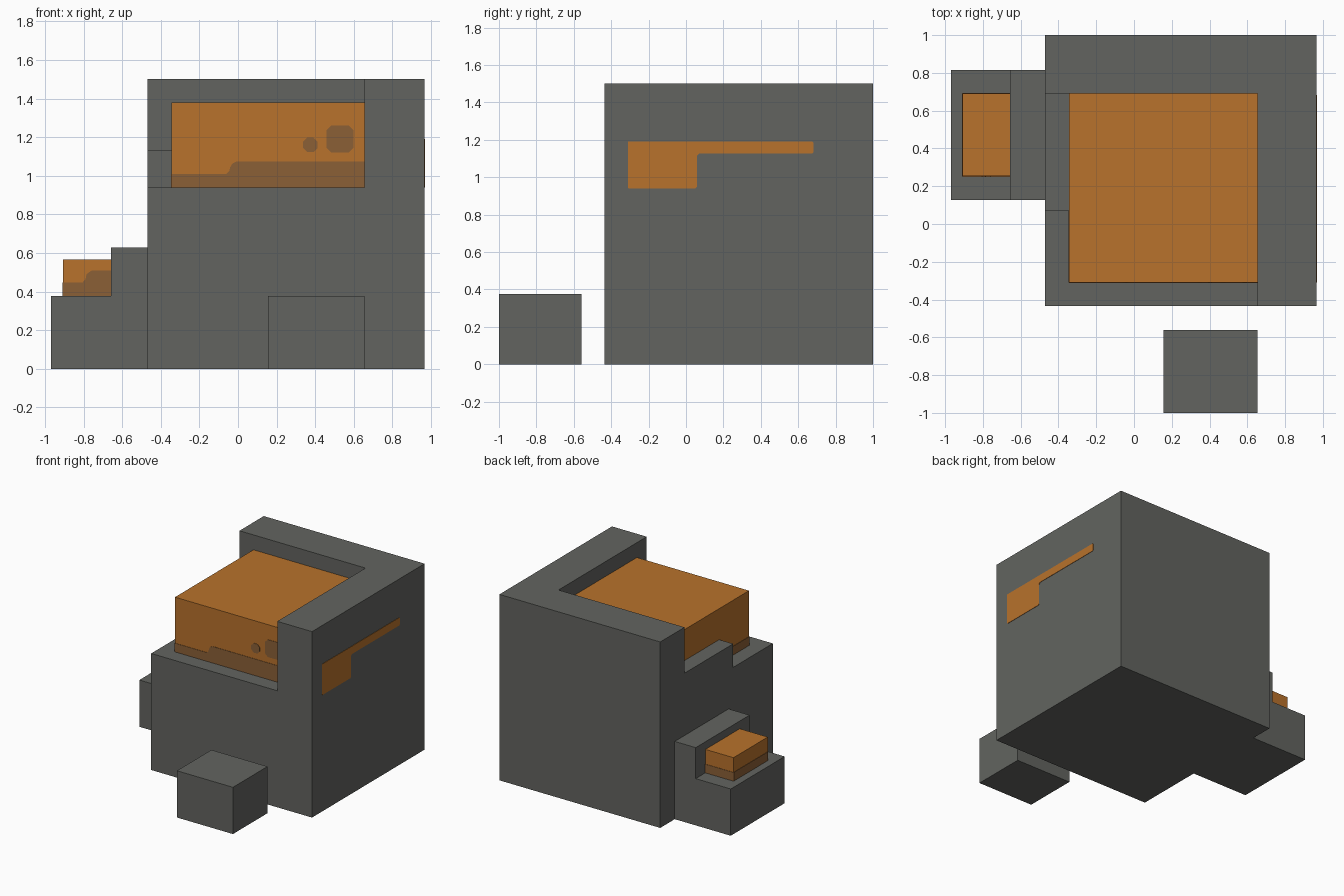
import bpy, bmesh
from mathutils import Vector

cube = bpy.data.objects.get("Cube")
if cube:
    bpy.data.objects.remove(cube, do_unlink=True)


def material(name, rgb):
    m = bpy.data.materials.new(name)
    m.use_nodes = True
    m.diffuse_color = (*rgb, 1)
    b = next(n for n in m.node_tree.nodes if n.type == 'BSDF_PRINCIPLED')
    b.inputs["Base Color"].default_value = (*rgb, 1)
    b.inputs["Roughness"].default_value = 0.8
    return m


GREY = material("concrete grey", (0.123, 0.127, 0.117))
ORANGE = material("orange", (0.479, 0.168, 0.025))
BROWN = material("brown", (0.258, 0.115, 0.037))

# Maps (profile u, profile v, depth) to xyz for each extrusion axis
PLACE = {
    'x': lambda u, v, d: Vector((d, u, v)),
    'y': lambda u, v, d: Vector((u, d, v)),
    'z': lambda u, v, d: Vector((u, v, d)),
}


def prism(name, pts, axis, lo, hi, mat):
    """Extrude a 2D outline along an axis from lo to hi."""
    bm = bmesh.new()
    put = PLACE[axis]
    a = [bm.verts.new(put(u, v, lo)) for u, v in pts]
    b = [bm.verts.new(put(u, v, hi)) for u, v in pts]
    bm.faces.new(a)
    bm.faces.new(b)
    for i in range(len(pts)):
        j = (i + 1) % len(pts)
        bm.faces.new((a[i], a[j], b[j], b[i]))
    bmesh.ops.recalc_face_normals(bm, faces=bm.faces)
    mesh = bpy.data.meshes.new(name)
    bm.to_mesh(mesh)
    bm.free()
    mesh.materials.append(mat)
    ob = bpy.data.objects.new(name, mesh)
    bpy.context.collection.objects.link(ob)
    return ob


def rect(u0, u1, v0, v1):
    return [(u0, v0), (u1, v0), (u1, v1), (u0, v1)]


def box(name, x, y, z, mat):
    return prism(name, rect(*x, *y), 'z', *z, mat)


def chamfered(cu, cv, r, c):
    """Square of half-size r with corners cut by c."""
    k = r - c
    return [(cu + u, cv + v) for u, v in
            ((-k, -r), (k, -r), (r, -k), (r, k), (k, r), (-k, r), (-r, k), (-r, -k))]


def cut(target, cutter):
    cutter.hide_render = True
    mod = target.modifiers.new("cut", 'BOOLEAN')
    mod.operation = 'DIFFERENCE'
    mod.solver = 'EXACT'
    mod.object = cutter
    bpy.ops.object.select_all(action='DESELECT')
    bpy.context.view_layer.objects.active = target
    target.select_set(True)
    bpy.ops.object.modifier_apply(modifier=mod.name)
    bpy.data.objects.remove(cutter, do_unlink=True)


T = 0.003  # thickness of painted plates

# Main block with an open corner pocket and a low parapet on its open side
body = box("main_block", (-0.47, 0.965), (-0.435, 1.0), (0, 1.5), GREY)
pocket = [(-0.7, -0.7), (0.655, -0.7), (0.655, 0.69), (-0.345, 0.69),
          (-0.345, 0.07), (-0.7, 0.07)]
cut(body, prism("pocket_cutter", pocket, 'z', 0.94, 1.7, GREY))
cut(body, box("parapet_cutter", (-0.7, -0.345), (0.0, 0.69), (1.13, 1.7), GREY))

# Large orange box in the pocket
box("large_box", (-0.345, 0.655), (-0.31, 0.69), (0.94, 1.38), ORANGE)
prism("large_box_front_band",
      [(-0.345, 0.94), (0.655, 0.94), (0.655, 1.073), (-0.01, 1.073), (-0.03, 1.062),
       (-0.04, 1.045), (-0.045, 1.025), (-0.06, 1.01), (-0.345, 1.01)],
      'y', -0.31 - T, -0.31, BROWN)
prism("large_box_side_band", rect(-0.31, 0.69, 0.94, 1.01), 'x', -0.345 - T, -0.345, BROWN)
prism("small_spot", chamfered(0.375, 1.16, 0.038, 0.022), 'y', -0.31 - T, -0.31, BROWN)
prism("large_spot", chamfered(0.529, 1.19, 0.07, 0.025), 'y', -0.31 - T, -0.31, BROWN)

# Orange marking on the tall outer wall
prism("wall_marking",
      [(-0.31, 0.945), (-0.305, 0.94), (0.05, 0.94), (0.058, 0.948), (0.058, 1.115),
       (0.07, 1.127), (0.675, 1.127), (0.683, 1.135), (0.683, 1.182), (0.675, 1.19),
       (-0.31, 1.19)],
      'x', 0.965, 0.965 + T, ORANGE)

# Stepped annex beside the main block
prism("stepped_annex",
      [(-0.97, 0), (-0.47, 0), (-0.47, 0.627), (-0.657, 0.627), (-0.657, 0.377), (-0.97, 0.377)],
      'y', 0.128, 0.815, GREY)

# Small orange box on the annex step
box("small_box", (-0.907, -0.657), (0.253, 0.69), (0.377, 0.565), ORANGE)
prism("small_box_front_band",
      [(-0.907, 0.377), (-0.657, 0.377), (-0.657, 0.508), (-0.76, 0.508), (-0.785, 0.49),
       (-0.79, 0.465), (-0.805, 0.447), (-0.907, 0.447)],
      'y', 0.253 - T, 0.253, BROWN)
prism("small_box_side_band", rect(0.253, 0.69, 0.377, 0.447), 'x', -0.907 - T, -0.907, BROWN)
prism("small_box_back_band", rect(-0.907, -0.657, 0.377, 0.447), 'y', 0.69, 0.69 + T, BROWN)

# Detached block in front
box("front_block", (0.155, 0.655), (-1.0, -0.56), (0, 0.377), GREY)
